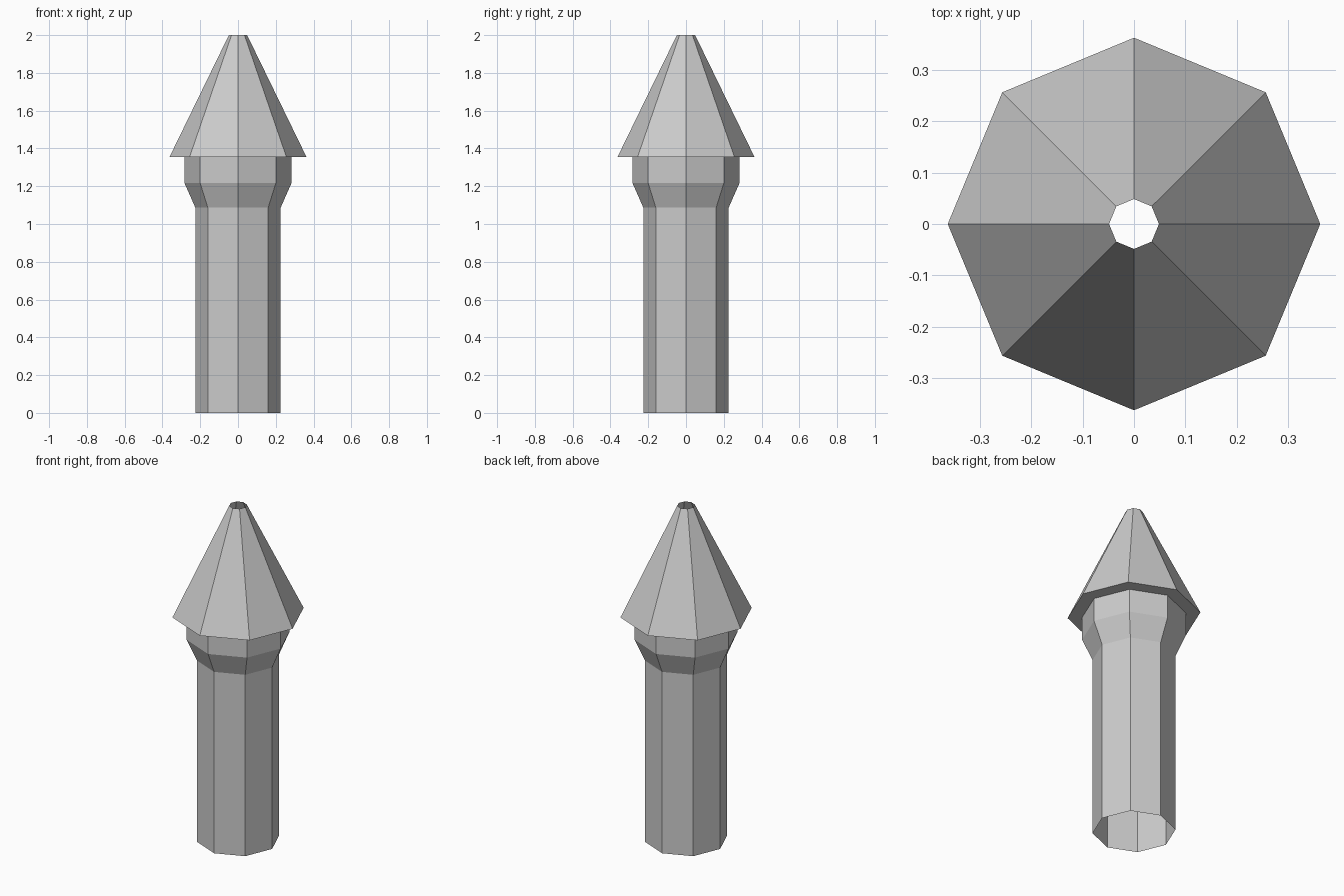
import bpy, bmesh
from math import cos, sin, tau

if "Cube" in bpy.data.objects:
    bpy.data.objects.remove(bpy.data.objects["Cube"])

SIDES = 8


def lathe(name, profile):
    """Revolve (radius, z) points into an open, flat-sided octagonal shell."""
    bm = bmesh.new()
    rings = [[bm.verts.new((r * cos(tau * i / SIDES), r * sin(tau * i / SIDES), z))
              for i in range(SIDES)] for r, z in profile]
    for low, high in zip(rings, rings[1:]):
        for i in range(SIDES):
            j = (i + 1) % SIDES
            bm.faces.new((low[i], low[j], high[j], high[i]))
    mesh = bpy.data.meshes.new(name)
    bm.to_mesh(mesh)
    bm.free()
    obj = bpy.data.objects.new(name, mesh)
    bpy.context.collection.objects.link(obj)
    return obj


# Shaft flaring out to a collar, open at the bottom
lathe("tower_shaft", [(0.226, 0), (0.226, 1.087), (0.283, 1.216), (0.283, 1.356)])

# Overhanging eave and tapering roof, open at the tip
lathe("tower_roof", [(0.283, 1.356), (0.362, 1.356), (0.0485, 2.0)])
